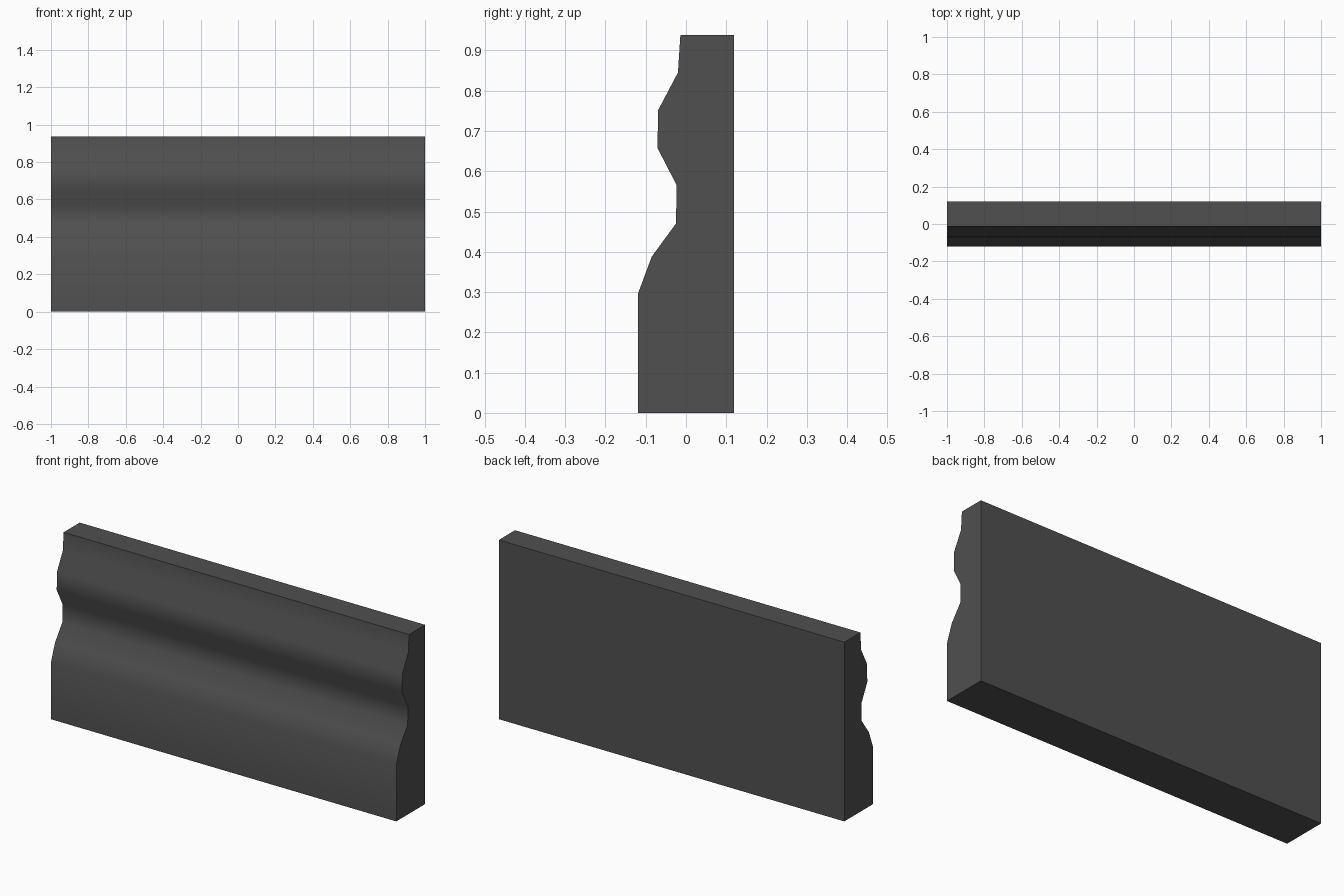
import bpy, bmesh, math

if "Cube" in bpy.data.objects:
    bpy.data.objects.remove(bpy.data.objects["Cube"])

# Moulding cross-section (y, z): wavy front, flat back
profile = [(-0.119, 0), (-0.119, 0.297), (-0.085, 0.388), (-0.025, 0.47),
           (-0.023, 0.565), (-0.071, 0.658), (-0.069, 0.752), (-0.02, 0.845),
           (-0.014, 0.938), (0.119, 0.938), (0.119, 0)]

# Extrude the section along x
bm = bmesh.new()
section = bm.faces.new([bm.verts.new((-1, y, z)) for y, z in profile])
ext = bmesh.ops.extrude_face_region(bm, geom=[section], use_keep_orig=True)
new_verts = [g for g in ext["geom"] if isinstance(g, bmesh.types.BMVert)]
bmesh.ops.translate(bm, verts=new_verts, vec=(2, 0, 0))
bmesh.ops.recalc_face_normals(bm, faces=bm.faces)

mesh = bpy.data.meshes.new("baseboard_moulding")
bm.to_mesh(mesh)
bm.free()
board = bpy.data.objects.new("baseboard_moulding", mesh)
bpy.context.collection.objects.link(board)

# Single dark grey colour
mat = bpy.data.materials.new("dark grey")
mat.diffuse_color = (0.08, 0.08, 0.08, 1)
mat.use_nodes = True
mat.node_tree.nodes["Principled BSDF"].inputs["Base Color"].default_value = mat.diffuse_color
mesh.materials.append(mat)

# Smooth waves on the front, crisp outer edges
bpy.context.view_layer.objects.active = board
board.select_set(True)
bpy.ops.object.shade_smooth_by_angle(angle=math.radians(45))
